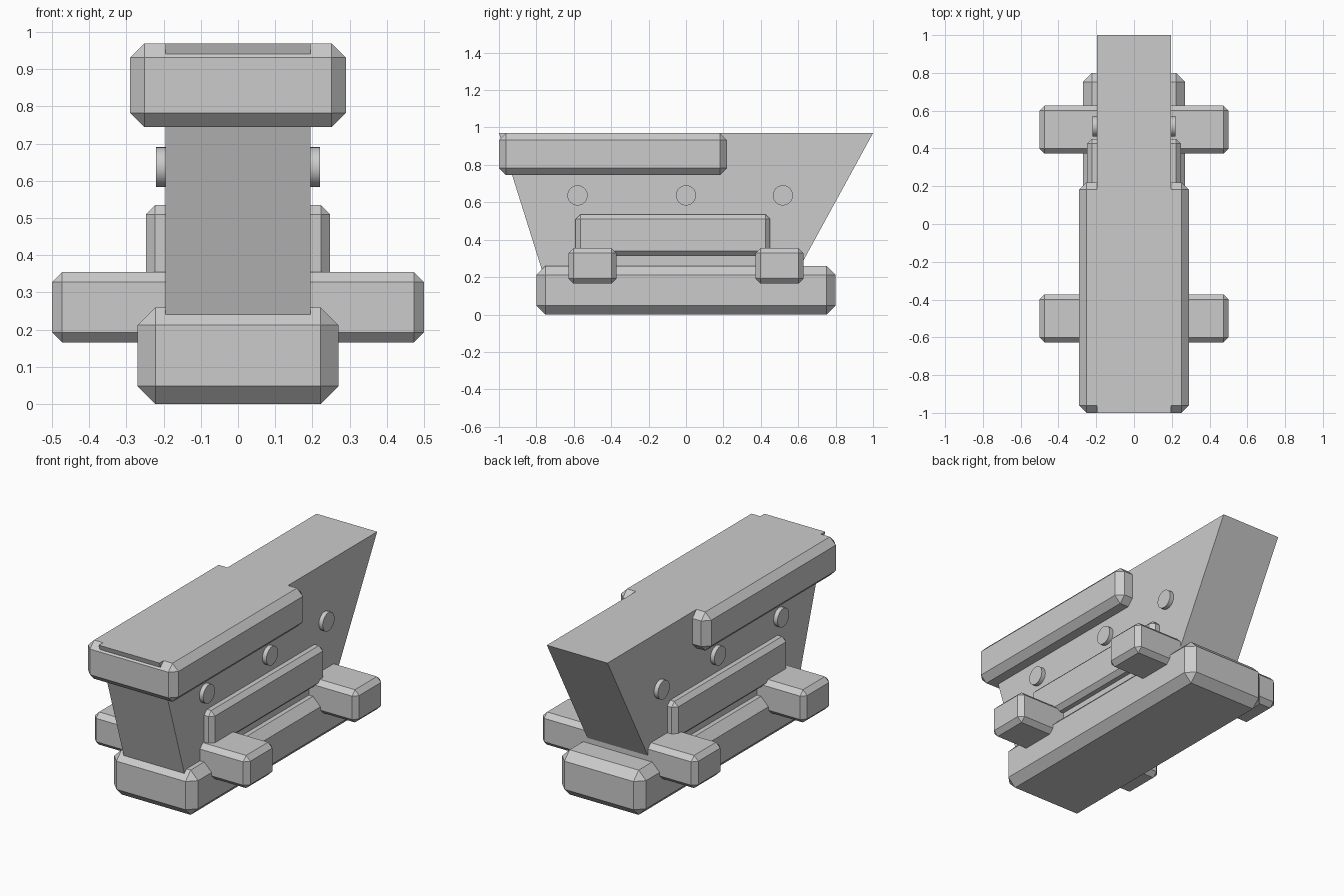
import bpy, bmesh, math
from mathutils import Matrix

if "Cube" in bpy.data.objects:
    bpy.data.objects.remove(bpy.data.objects["Cube"])

grey = bpy.data.materials.new("light_grey")
grey.diffuse_color = (0.6, 0.6, 0.6, 1)
grey.use_nodes = True
grey.node_tree.nodes["Principled BSDF"].inputs["Base Color"].default_value = grey.diffuse_color


def make_object(name, bm):
    mesh = bpy.data.meshes.new(name)
    bmesh.ops.recalc_face_normals(bm, faces=bm.faces)
    bm.to_mesh(mesh)
    bm.free()
    mesh.materials.append(grey)
    obj = bpy.data.objects.new(name, mesh)
    bpy.context.collection.objects.link(obj)
    return obj


def chamfered_box(name, half_width, y0, y1, z0, z1, chamfer):
    """Box centred on x = 0 with flat chamfers on every edge."""
    bm = bmesh.new()
    size = Matrix.Diagonal((2 * half_width, y1 - y0, z1 - z0, 1))
    place = Matrix.Translation((0, (y0 + y1) / 2, (z0 + z1) / 2))
    bmesh.ops.create_cube(bm, size=1, matrix=place @ size)
    obj = make_object(name, bm)
    mod = obj.modifiers.new("chamfer", 'BEVEL')
    mod.width = chamfer
    mod.segments = 1
    return obj


# Main body: slanted profile in y-z, extruded across x
bm = bmesh.new()
profile = [(-1.0, 0.97), (-0.73, 0.11), (0.53, 0.11), (1.0, 0.97)]
face = bm.faces.new([bm.verts.new((-0.195, y, z)) for y, z in profile])
ext = bmesh.ops.extrude_face_region(bm, geom=[face])
moved = [g for g in ext["geom"] if isinstance(g, bmesh.types.BMVert)]
bmesh.ops.translate(bm, verts=moved, vec=(0.39, 0, 0))
make_object("body", bm)

# Base, upper collar and side panels
chamfered_box("base", 0.27, -0.8, 0.8, 0.0, 0.26, 0.048)
chamfered_box("upper_collar", 0.29, -1.0, 0.22, 0.745, 0.97, 0.038)
chamfered_box("side_panels", 0.248, -0.59, 0.45, 0.315, 0.535, 0.025)

# Cross bars sticking out on both sides
for name, y in (("front_crossbar", -0.5), ("rear_crossbar", 0.5)):
    chamfered_box(name, 0.5, y - 0.128, y + 0.128, 0.165, 0.355, 0.027)

# Round pins running through the body
for name, y in (("front_pin", -0.58), ("middle_pin", 0.0), ("rear_pin", 0.518)):
    bm = bmesh.new()
    place = Matrix.Translation((0, y, 0.637)) @ Matrix.Rotation(math.pi / 2, 4, 'Y')
    bmesh.ops.create_cone(bm, cap_ends=True, segments=24, radius1=0.054,
                          radius2=0.054, depth=0.44, matrix=place)
    for f in bm.faces:
        f.smooth = len(f.verts) == 4
    for e in bm.edges:
        e.smooth = all(len(f.verts) == 4 for f in e.link_faces)
    make_object(name, bm)
